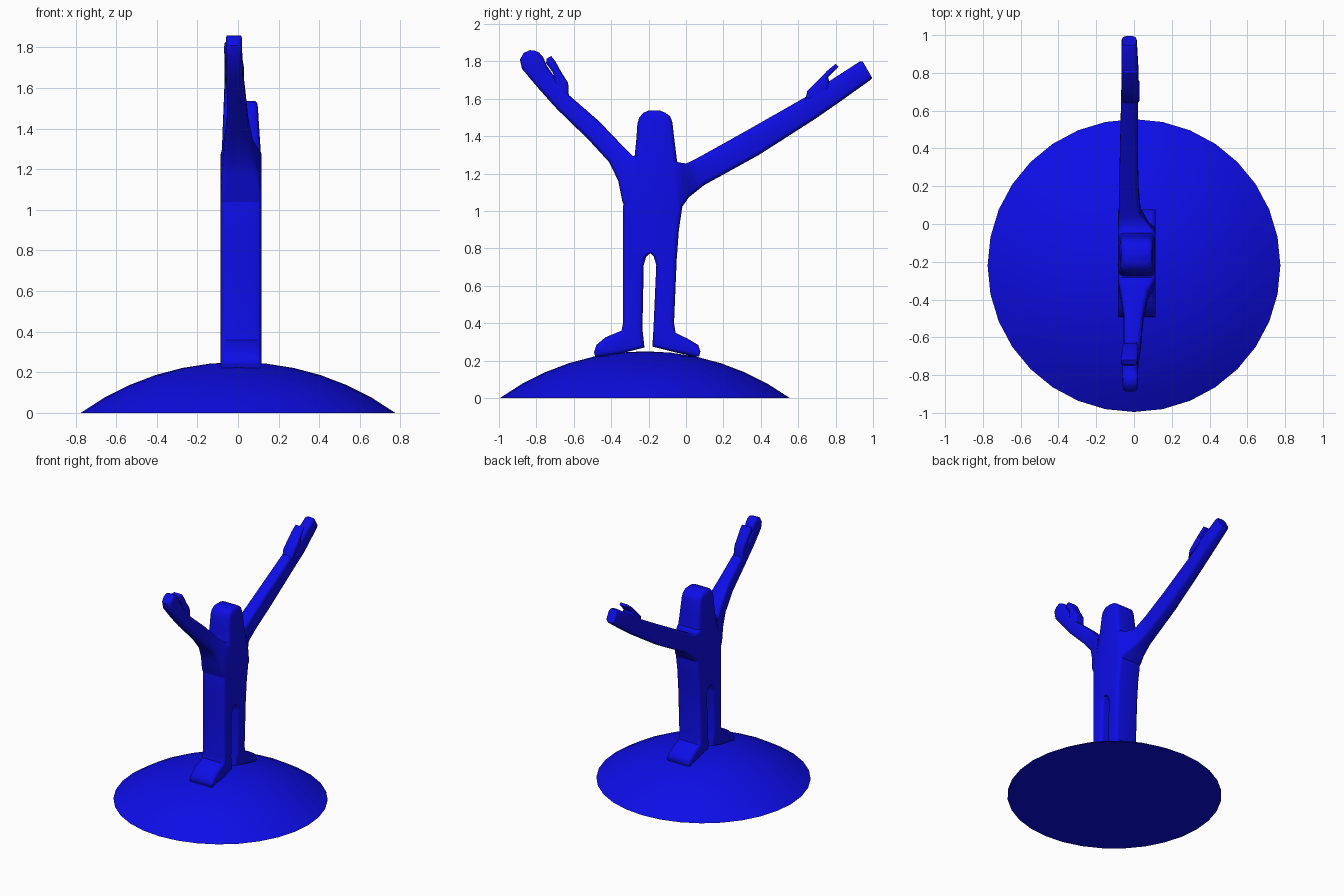
import bpy, bmesh, math
from mathutils import Vector

blue = bpy.data.materials.new("deep_blue")
blue.diffuse_color = (0.004, 0.004, 0.8, 1)


def finish(name, bm, angle):
    bmesh.ops.recalc_face_normals(bm, faces=bm.faces)
    mesh = bpy.data.meshes.new(name)
    bm.to_mesh(mesh)
    bm.free()
    mesh.materials.append(blue)
    ob = bpy.data.objects.new(name, mesh)
    bpy.context.collection.objects.link(ob)
    bpy.ops.object.select_all(action='DESELECT')
    bpy.context.view_layer.objects.active = ob
    ob.select_set(True)
    bpy.ops.object.shade_smooth_by_angle(angle=math.radians(angle))
    return ob


def ribbon(name, sections, radius=0.025):
    """Loft rounded rectangles; each is (y1, z1, y2, z2, x_min, x_max)."""
    bm = bmesh.new()
    rings = []
    for y1, z1, y2, z2, x0, x1 in sections:
        a, b = Vector((0, y1, z1)), Vector((0, y2, z2))
        length = (b - a).length
        along = (b - a).normalized()
        r = min(radius, length * 0.4, (x1 - x0) * 0.4)
        corners = ((x1 - r, length - r, 0), (x0 + r, length - r, 90),
                   (x0 + r, r, 180), (x1 - r, r, 270))
        ring = []
        for cx, cl, start in corners:
            for step in (0, 30, 60, 90):
                t = math.radians(start + step)
                p = a + along * (cl + r * math.sin(t))
                p.x = cx + r * math.cos(t)
                ring.append(bm.verts.new(p))
        rings.append(ring)
    n = len(rings[0])
    for lo, hi in zip(rings, rings[1:]):
        for i in range(n):
            j = (i + 1) % n
            bm.faces.new((lo[i], lo[j], hi[j], hi[i]))
    bm.faces.new(rings[0])
    bm.faces.new(rings[-1])
    return finish(name, bm, 40)


# Domed base: shallow spherical cap with a flat underside
bm = bmesh.new()
R, H, SEG, RINGS = 0.775, 0.25, 32, 6
ball = (R * R + H * H) / (2 * H)
edge_angle = math.asin(R / ball)
rings = []
for k in range(1, RINGS + 1):
    a = edge_angle * k / RINGS
    rings.append([bm.verts.new((ball * math.sin(a) * math.cos(math.tau * i / SEG),
                                ball * math.sin(a) * math.sin(math.tau * i / SEG) - 0.22,
                                ball * math.cos(a) - ball + H)) for i in range(SEG)])
top = bm.verts.new((0, -0.22, H))
for i in range(SEG):
    j = (i + 1) % SEG
    bm.faces.new((top, rings[0][i], rings[0][j]))
    for lo, hi in zip(rings, rings[1:]):
        bm.faces.new((lo[i], hi[i], hi[j], lo[j]))
bm.faces.new(rings[-1])
finish("domed_base", bm, 30)

X0, X1 = -0.085, 0.115

# Torso running up into the head
ribbon("torso_and_head", [
    (-0.337, 0.775, -0.047, 0.775, X0, X1),
    (-0.337, 0.90, -0.038, 0.90, X0, X1),
    (-0.337, 1.02, -0.020, 1.02, X0, X1),
    (-0.315, 1.15, -0.030, 1.15, X0, X1),
    (-0.275, 1.29, -0.048, 1.27, -0.08, 0.112),
    (-0.266, 1.38, -0.062, 1.38, -0.076, 0.106),
    (-0.260, 1.465, -0.073, 1.475, -0.072, 0.10),
    (-0.250, 1.50, -0.084, 1.505, -0.07, 0.098),
    (-0.228, 1.525, -0.11, 1.525, -0.065, 0.095),
    (-0.200, 1.537, -0.14, 1.537, -0.05, 0.085)])

# Legs, each bending outward into a foot
ribbon("front_leg", [
    (-0.337, 0.82, -0.15, 0.82, X0, X1),
    (-0.337, 0.775, -0.19, 0.775, X0, X1),
    (-0.337, 0.755, -0.213, 0.755, X0, X1),
    (-0.337, 0.71, -0.226, 0.71, X0, X1),
    (-0.337, 0.40, -0.233, 0.37, X0, X1),
    (-0.345, 0.36, -0.222, 0.27, X0, X1),
    (-0.430, 0.325, -0.36, 0.236, X0, X1),
    (-0.478, 0.285, -0.45, 0.222, X0, X1),
    (-0.492, 0.245, -0.485, 0.220, X0, X1)])
ribbon("back_leg", [
    (-0.15, 0.82, -0.045, 0.82, X0, X1),
    (-0.19, 0.775, -0.047, 0.775, X0, X1),
    (-0.172, 0.755, -0.049, 0.755, X0, X1),
    (-0.159, 0.71, -0.051, 0.71, X0, X1),
    (-0.174, 0.37, -0.064, 0.40, X0, X1),
    (-0.180, 0.275, -0.055, 0.348, X0, X1),
    (-0.060, 0.245, 0.010, 0.317, X0, X1),
    (0.040, 0.222, 0.066, 0.283, X0, X1),
    (0.070, 0.222, 0.077, 0.25, X0, X1)])

# Front arm with rounded hand
ribbon("front_arm", [
    (-0.260, 1.30, -0.315, 1.00, X0, X1),
    (-0.283, 1.293, -0.340, 1.05, X0, X1),
    (-0.310, 1.318, -0.362, 1.16, -0.08, 0.10),
    (-0.350, 1.36, -0.410, 1.26, -0.07, 0.075),
    (-0.465, 1.48, -0.520, 1.38, -0.055, 0.05),
    (-0.626, 1.62, -0.690, 1.545, -0.055, 0.035),
    (-0.705, 1.72, -0.786, 1.652, -0.06, 0.022),
    (-0.743, 1.775, -0.877, 1.76, -0.06, 0.02),
    (-0.765, 1.825, -0.888, 1.81, -0.06, 0.02),
    (-0.785, 1.847, -0.868, 1.845, -0.06, 0.02),
    (-0.810, 1.858, -0.835, 1.86, -0.055, 0.015)])
ribbon("front_thumb", [
    (-0.626, 1.61, -0.705, 1.66, -0.058, 0.025),
    (-0.630, 1.685, -0.708, 1.73, -0.06, 0.022),
    (-0.668, 1.745, -0.715, 1.745, -0.065, 0.022),
    (-0.698, 1.80, -0.748, 1.79, -0.07, 0.02),
    (-0.720, 1.828, -0.745, 1.815, -0.065, 0.015)], 0.018)

# Back arm, longer and straighter
ribbon("back_arm", [
    (-0.070, 1.28, -0.045, 1.00, X0, X1),
    (-0.040, 1.26, -0.015, 1.03, X0, 0.11),
    (0.000, 1.254, 0.016, 1.074, -0.083, 0.075),
    (0.040, 1.272, 0.096, 1.138, -0.08, 0.035),
    (0.140, 1.327, 0.200, 1.195, -0.078, 0.025),
    (0.337, 1.437, 0.390, 1.30, -0.075, 0.02),
    (0.637, 1.608, 0.690, 1.492, -0.068, 0.02),
    (0.760, 1.69, 0.810, 1.575, -0.066, 0.025),
    (0.930, 1.80, 0.985, 1.70, -0.066, 0.015),
    (0.945, 1.80, 0.995, 1.712, -0.062, 0.012)])
ribbon("back_thumb", [
    (0.637, 1.59, 0.760, 1.655, -0.062, 0.028),
    (0.648, 1.64, 0.765, 1.698, -0.062, 0.03),
    (0.700, 1.692, 0.760, 1.715, -0.062, 0.028),
    (0.755, 1.75, 0.785, 1.74, -0.06, 0.022),
    (0.800, 1.787, 0.815, 1.772, -0.055, 0.018)], 0.018)
